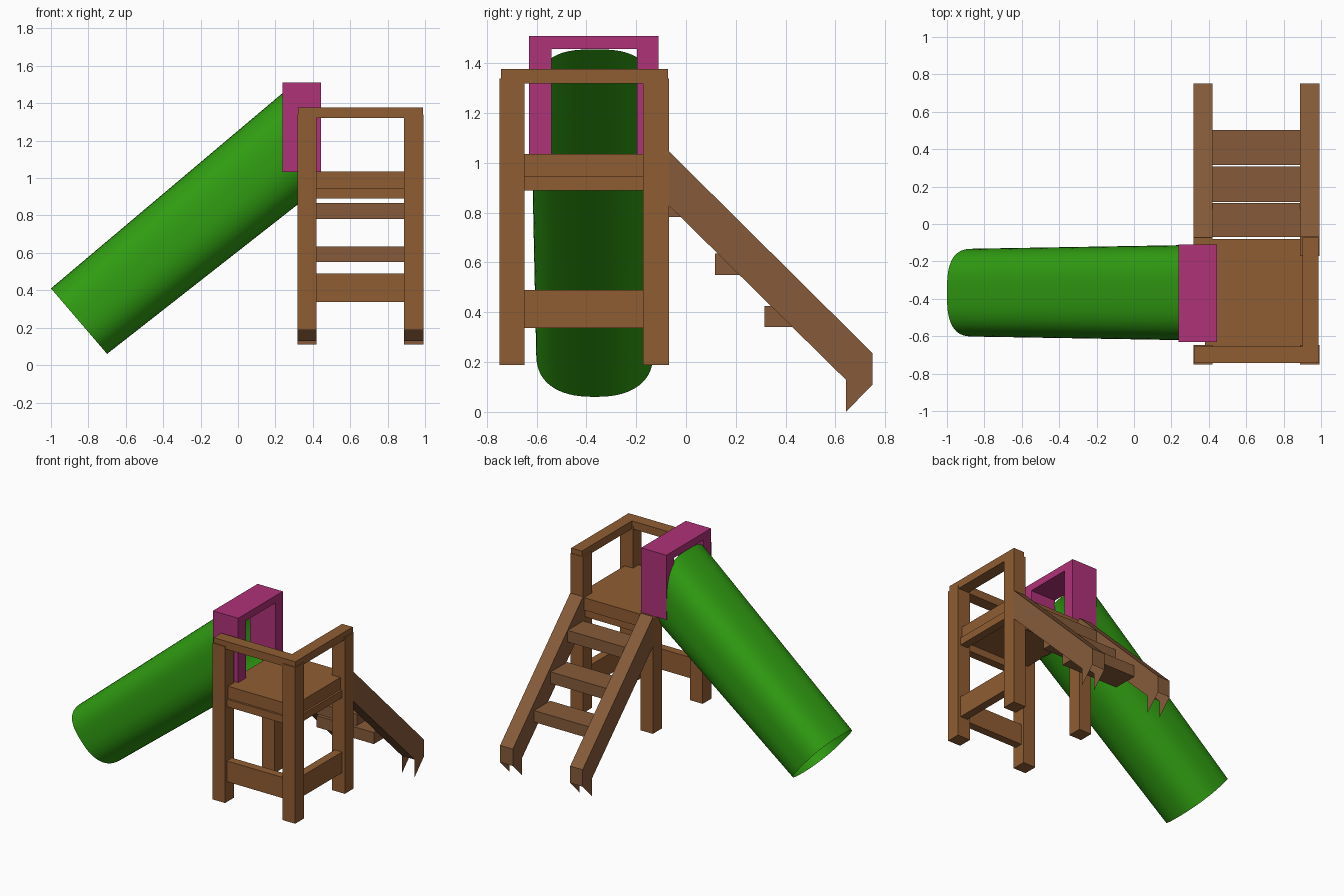
import bpy, bmesh, math

if "Cube" in bpy.data.objects:
    bpy.data.objects.remove(bpy.data.objects["Cube"])


def material(name, rgb):
    m = bpy.data.materials.new(name)
    m.diffuse_color = (*rgb, 1)
    m.use_nodes = True
    m.node_tree.nodes["Principled BSDF"].inputs["Base Color"].default_value = m.diffuse_color
    return m


WOOD = material("wood", (0.28, 0.11, 0.033))
STEP = material("step_wood", (0.24, 0.105, 0.042))
GREEN = material("green_plastic", (0.03, 0.34, 0.006))
PINK = material("pink_plastic", (0.43, 0.032, 0.19))


def mesh_object(name, verts, faces, mat):
    me = bpy.data.meshes.new(name)
    me.from_pydata(verts, [], faces)
    bm = bmesh.new()
    bm.from_mesh(me)
    bmesh.ops.recalc_face_normals(bm, faces=bm.faces)
    bm.to_mesh(me)
    bm.free()
    me.materials.append(mat)
    ob = bpy.data.objects.new(name, me)
    bpy.context.collection.objects.link(ob)
    return ob


def box(name, xr, yr, zr, mat=WOOD):
    verts = [(x, y, z) for x in xr for y in yr for z in zr]
    faces = [(0, 1, 3, 2), (4, 6, 7, 5), (0, 4, 5, 1),
             (2, 3, 7, 6), (0, 2, 6, 4), (1, 5, 7, 3)]
    return mesh_object(name, verts, faces, mat)


LEFT, RIGHT = (0.318, 0.42), (0.888, 0.992)
FRONT, BACK = (-0.75, -0.648), (-0.172, -0.068)

# Tower posts (the one by the slide and stairs stops at the deck)
box("front_left_post", LEFT, FRONT, (0.187, 1.34))
box("front_right_post", RIGHT, FRONT, (0.187, 1.34))
box("back_right_post", RIGHT, BACK, (0.187, 1.34))
box("back_left_post", LEFT, BACK, (0.187, 1.033))

# Hand rails
box("front_hand_rail", (0.322, 0.988), (-0.743, -0.655), (1.32, 1.378))
box("right_hand_rail", (0.9, 0.987), (-0.655, -0.072), (1.32, 1.378))

# Lower rails and deck beams between the posts
for label, zr in (("lower_rail", (0.337, 0.49)), ("deck_beam", (0.89, 0.945))):
    box("front_" + label, (0.42, 0.888), (-0.73, -0.67), zr)
    box("right_" + label, (0.91, 0.97), (-0.648, -0.172), zr)
box("back_deck_beam", (0.42, 0.888), (-0.15, -0.09), (0.89, 0.945))

# Deck
box("deck", (0.38, 0.955), (-0.715, -0.08), (0.943, 1.035))

# Stair stringers, open at the pointed foot
profile = [(-0.072, 1.05), (0.75, 0.235), (0.75, 0.11),
           (0.643, 0.0), (0.643, 0.128), (-0.072, 0.832)]
for side, xr in (("left", LEFT), ("right", RIGHT)):
    verts = [(x, y, z) for x in xr for y, z in profile]
    faces = [tuple(range(6)), tuple(range(11, 5, -1))]
    faces += [(i, (i + 1) % 6, (i + 1) % 6 + 6, i + 6) for i in (0, 1, 4, 5)]
    mesh_object(side + "_stringer", verts, faces, STEP)

# Stair treads
for i, (y0, y1, z) in enumerate([(-0.07, 0.112, 0.782), (0.117, 0.308, 0.55),
                                 (0.315, 0.503, 0.34)]):
    box(f"tread_{i + 1}", (0.42, 0.888), (y0, y1), (z, z + 0.085), STEP)

# Slide entrance arch
arch = [(-0.63, 1.033), (-0.63, 1.51), (-0.11, 1.51), (-0.11, 1.033),
        (-0.197, 1.033), (-0.197, 1.457), (-0.54, 1.457), (-0.54, 1.033)]
verts = [(x, y, z) for x in (0.237, 0.443) for y, z in arch]
faces = [(i, (i + 1) % 8, (i + 1) % 8 + 8, i + 8) for i in range(8)]
for k in (0, 8):
    faces += [tuple(k + j for j in q)
              for q in ((0, 1, 6, 7), (1, 2, 5, 6), (2, 3, 4, 5))]
mesh_object("entrance_arch", verts, faces, PINK)

# Tube slide: rounded-square section lofted from the foot to the arch
N, ROWS = 64, 12
verts = []
for r in range(ROWS + 1):
    t = r / ROWS
    cx, cz = -0.85 + 1.17 * t, 0.235 + 0.954 * t
    ux, uz = -0.15 + 0.07 * t, 0.175 + 0.092 * t
    half = 0.235 + 0.02 * t
    for i in range(N):
        a = 2 * math.pi * i / N
        c, s = math.cos(a), math.sin(a)
        e = 2 / (2.9 if s > 0 else 2.4)
        u = math.copysign(abs(c) ** e, c)
        v = math.copysign(abs(s) ** e, s)
        verts.append((cx + ux * v, -0.367 + half * u, cz + uz * v))
faces = [(r * N + i, r * N + (i + 1) % N, (r + 1) * N + (i + 1) % N, (r + 1) * N + i)
         for r in range(ROWS) for i in range(N)]
slide = mesh_object("tube_slide", verts, faces, GREEN)
for p in slide.data.polygons:
    p.use_smooth = True
